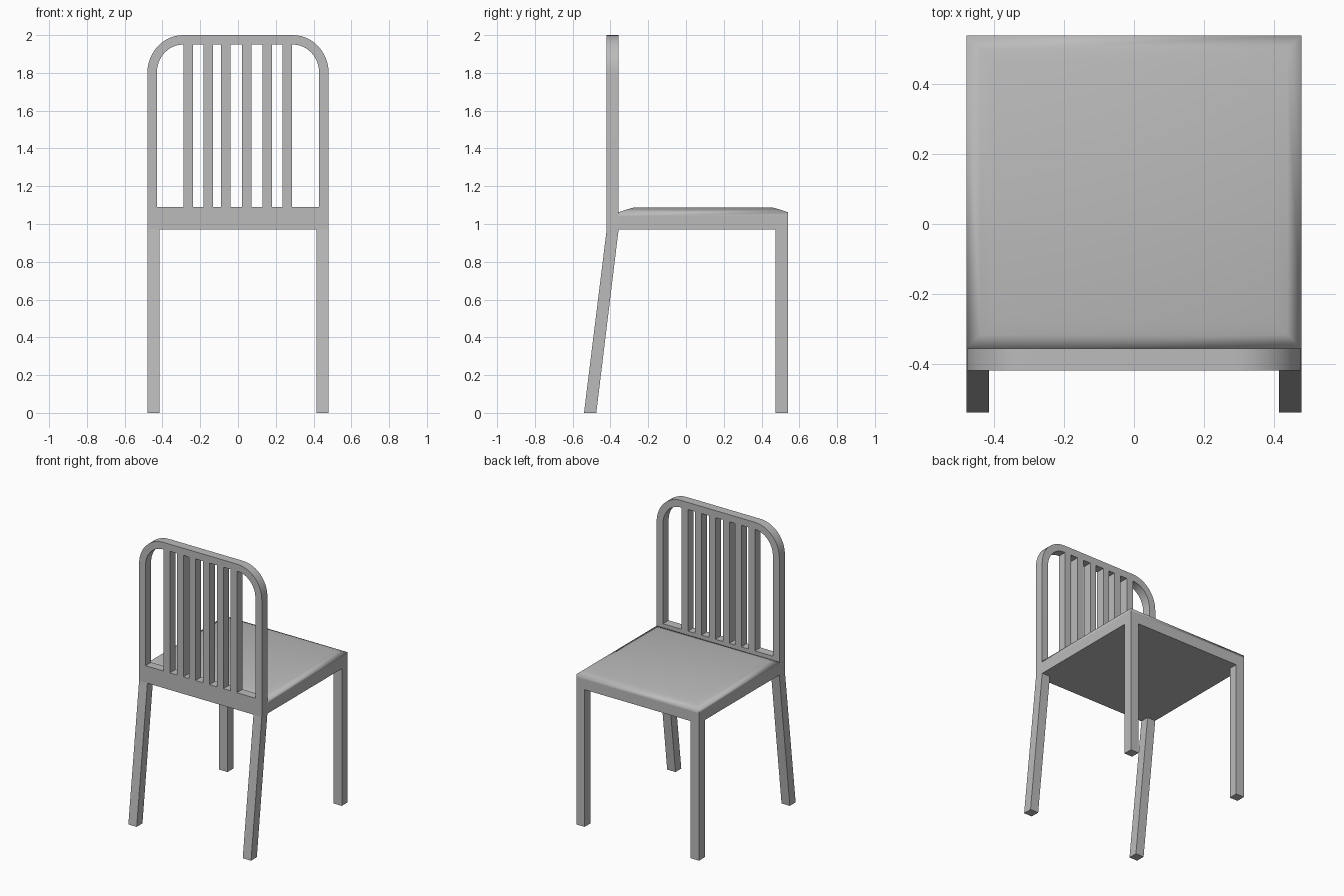
import bpy, bmesh
from math import sin, cos, pi

cube = bpy.data.objects.get("Cube")
if cube:
    bpy.data.objects.remove(cube)

grey = bpy.data.materials.new("grey")
grey.use_nodes = True
grey.diffuse_color = (0.5, 0.5, 0.5, 1)
grey.node_tree.nodes["Principled BSDF"].inputs["Base Color"].default_value = grey.diffuse_color

HALF = 0.48                      # half the chair's width
BACK, INNER, EDGE = -0.42, -0.357, 0.54   # backrest rear and inner faces, seat edge
UNDER, SEAM, RAIL, TOP = 0.97, 1.04, 1.09, 2.0
LEG, BAR = 0.065, 0.05


def loft(name, rings):
    """Solid through rectangles given as (x0, x1, y0, y1, z)."""
    bm = bmesh.new()
    loops = [[bm.verts.new(p) for p in ((a, c, z), (b, c, z), (b, d, z), (a, d, z))]
             for a, b, c, d, z in rings]
    bm.faces.new(loops[0][::-1])
    bm.faces.new(loops[-1])
    for low, high in zip(loops, loops[1:]):
        for i in range(4):
            j = (i + 1) % 4
            bm.faces.new((low[i], low[j], high[j], high[i]))
    mesh = bpy.data.meshes.new(name)
    bm.to_mesh(mesh)
    bm.free()
    mesh.materials.append(grey)
    obj = bpy.data.objects.new(name, mesh)
    bpy.context.collection.objects.link(obj)
    return obj


def select(obj):
    bpy.ops.object.select_all(action='DESELECT')
    obj.select_set(True)
    bpy.context.view_layer.objects.active = obj


# Legs: straight pair under the seat edge, raked pair under the backrest
for side, x0 in (("right", -HALF), ("left", HALF - LEG)):
    x1 = x0 + LEG
    loft(side + "_straight_leg", [(x0, x1, EDGE - LEG, EDGE, 0), (x0, x1, EDGE - LEG, EDGE, UNDER)])
    loft(side + "_raked_leg", [(x0, x1, -EDGE, LEG - EDGE, 0), (x0, x1, BACK, INNER, UNDER)])

# Seat base and softly crowned cushion
loft("seat_base", [(-HALF, HALF, INNER, EDGE, UNDER), (-HALF, HALF, INNER, EDGE, SEAM)])
rings = [(-HALF + i, HALF - i, INNER + i, EDGE - i, z)
         for i, z in ((0, SEAM), (0, 1.062), (0.04, 1.076), (0.08, 1.087))]
cushion = loft("seat_cushion", rings)
select(cushion)
bpy.ops.object.shade_smooth_by_angle(angle=1.3)

# Backrest: rounded outline with slots cut between the slats
curve = bpy.data.curves.new("backrest", 'CURVE')
curve.dimensions = '2D'
curve.fill_mode = 'BOTH'
curve.extrude = (INNER - BACK) / 2
STEPS = 12


def corner(side, inset, radius_x, radius_z):
    """Rounded top corner, from the upright to the top bar."""
    cx, cz = HALF - inset - radius_x, TOP - inset - radius_z
    return [(side * (cx + radius_x * cos(t)), cz + radius_z * sin(t))
            for t in (pi / 2 * k / STEPS for k in range(STEPS + 1))]


def outline(points):
    spline = curve.splines.new('POLY')
    spline.points.add(len(points) - 1)
    for p, (x, z) in zip(spline.points, points):
        p.co = (x, z, 0, 1)
    spline.use_cyclic_u = True


outline([(-HALF, UNDER), (HALF, UNDER)] + corner(1, 0, 0.19, 0.2) + corner(-1, 0, 0.19, 0.2)[::-1])
slats = (-0.264, -0.158, -0.064, 0.046, 0.154, 0.26)
for a, b in zip(slats, slats[1:]):
    x0, x1 = a + BAR / 2, b - BAR / 2
    outline([(x0, RAIL), (x1, RAIL), (x1, TOP - BAR), (x0, TOP - BAR)])
for side, slat in ((-1, slats[0]), (1, slats[-1])):
    x = slat + side * BAR / 2
    outline([(x, RAIL), (side * (HALF - BAR), RAIL)] + corner(side, BAR, 0.14, 0.15) + [(x, TOP - BAR)])
curve.materials.append(grey)
backrest = bpy.data.objects.new("backrest", curve)
bpy.context.collection.objects.link(backrest)
backrest.rotation_euler.x = pi / 2
backrest.location.y = (BACK + INNER) / 2
select(backrest)
bpy.ops.object.convert(target='MESH')
bpy.ops.object.shade_smooth_by_angle(angle=0.5)
